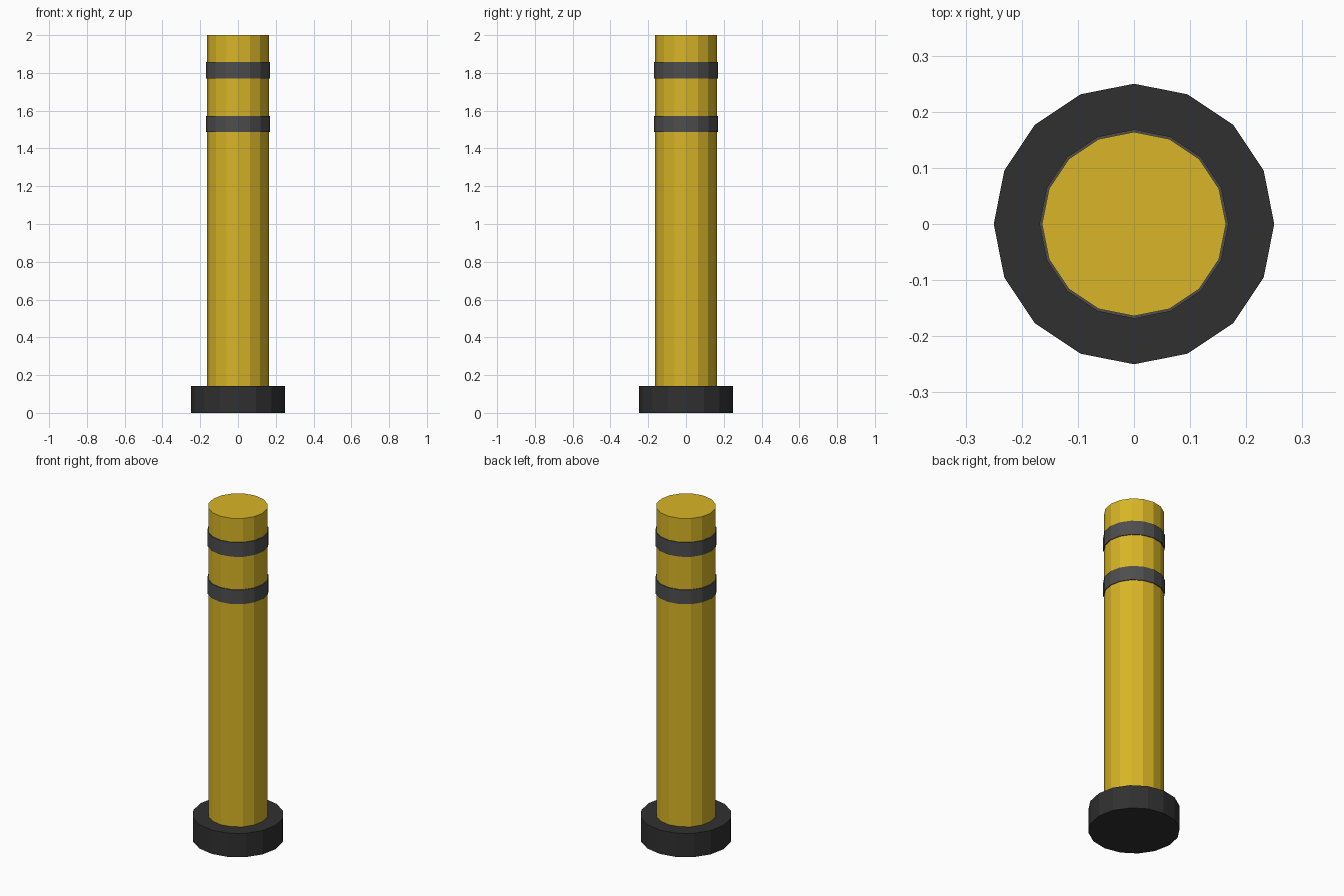
import bpy

cube = bpy.data.objects.get("Cube")
if cube:
    bpy.data.objects.remove(cube, do_unlink=True)

SIDES = 16


def make_material(name, colour):
    mat = bpy.data.materials.new(name)
    mat.use_nodes = True
    mat.diffuse_color = (*colour, 1)
    for node in mat.node_tree.nodes:
        if node.type == 'BSDF_PRINCIPLED':
            node.inputs["Base Color"].default_value = (*colour, 1)
    return mat


def add_cylinder(name, radius, bottom, top, mat):
    bpy.ops.mesh.primitive_cylinder_add(
        vertices=SIDES, radius=radius, depth=top - bottom,
        location=(0, 0, (bottom + top) / 2))
    obj = bpy.context.object
    obj.name = name
    obj.data.materials.append(mat)
    return obj


yellow = make_material("safety yellow", (0.69, 0.46, 0.02))
black = make_material("black rubber", (0.03, 0.03, 0.03))
grey = make_material("dark grey band", (0.075, 0.075, 0.075))

# Round foot and the post standing on it
add_cylinder("base", 0.25, 0, 0.143, black)
add_cylinder("post", 0.164, 0.143, 2, yellow)

# Two thin bands wrapped around the post
for name, middle in (("lower_band", 1.529), ("upper_band", 1.814)):
    add_cylinder(name, 0.1686, middle - 0.043, middle + 0.043, grey)
